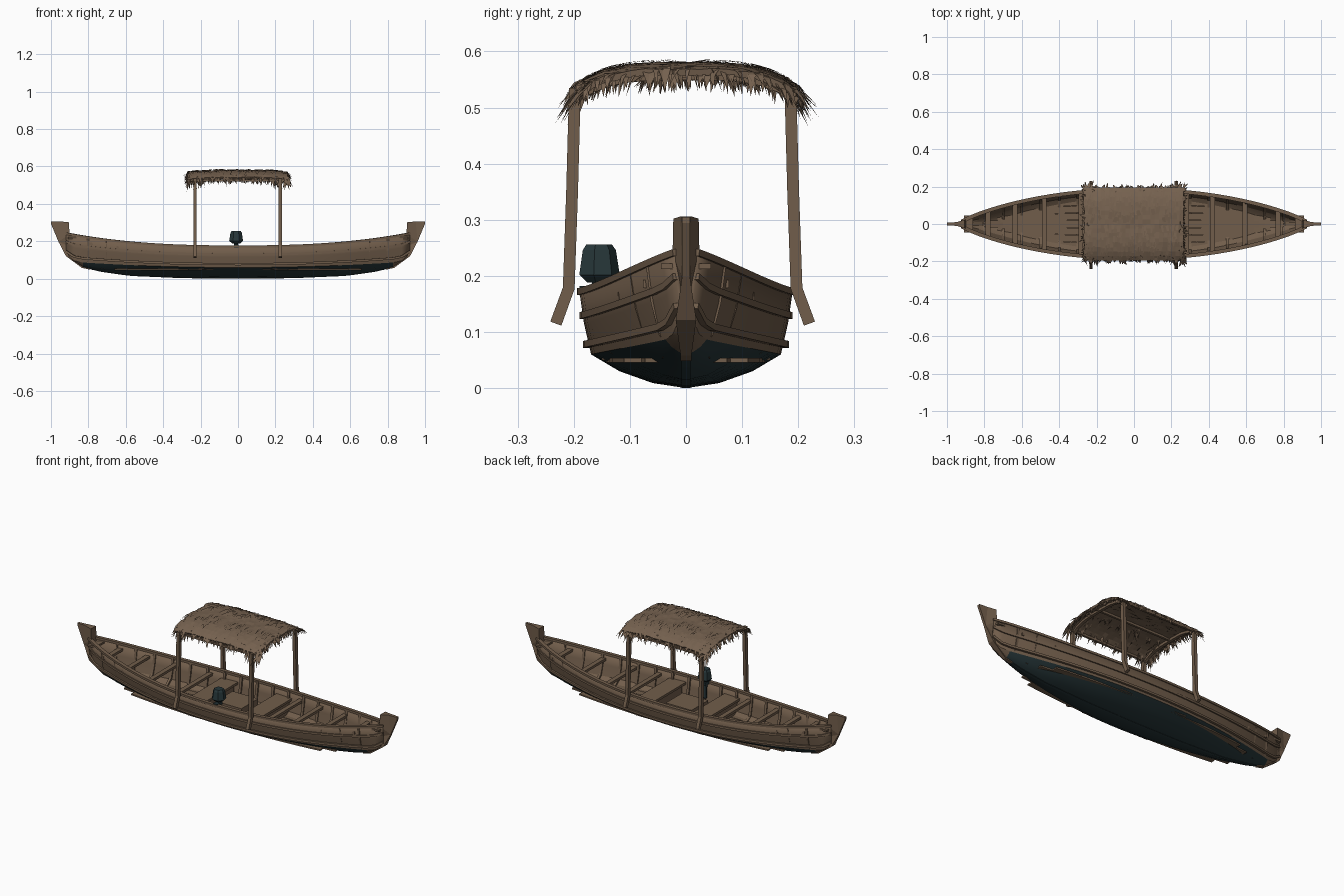
import bpy, bmesh, math, random
from mathutils import Vector as V

if "Cube" in bpy.data.objects:
    bpy.data.objects.remove(bpy.data.objects["Cube"])
random.seed(4)


def mat(name, r, g, b):
    m = bpy.data.materials.new(name)
    m.diffuse_color = (r, g, b, 1)
    m.use_nodes = True
    m.node_tree.nodes["Principled BSDF"].inputs["Base Color"].default_value = m.diffuse_color
    return m


WOOD = mat("brown wood", .165, .110, .070)
THATCH = mat("dry thatch", .178, .120, .078)
TEAL = mat("dark teal paint", .020, .038, .042)


def make(name, bm, *mats):
    me = bpy.data.meshes.new(name)
    bm.to_mesh(me)
    bm.free()
    ob = bpy.data.objects.new(name, me)
    bpy.context.collection.objects.link(ob)
    for m in mats:
        me.materials.append(m)
    return ob


def lerp(a, b, t):
    return a + (b - a) * t


# rectangular bar swept along a path; a = half size sideways, b = half size along ref
def sweep(name, pts, a, b, m=WOOD, ref=(0, 0, 1)):
    bm, pts, rings = bmesh.new(), [V(p) for p in pts], []
    for i, p in enumerate(pts):
        t = (pts[min(i + 1, len(pts) - 1)] - pts[max(i - 1, 0)]).normalized()
        s = t.cross(V(ref)).normalized()
        u = s.cross(t)
        rings.append([bm.verts.new(p + s * a * i1 + u * b * j1)
                      for i1, j1 in ((-1, -1), (1, -1), (1, 1), (-1, 1))])
    for r, q in zip(rings, rings[1:]):
        for k in range(4):
            bm.faces.new((r[k], r[k - 1], q[k - 1], q[k]))
    bm.faces.new(rings[0])
    bm.faces.new(rings[-1][::-1])
    bmesh.ops.recalc_face_normals(bm, faces=bm.faces)
    return make(name, bm, m)


def box(name, x0, x1, y0, y1, z0, z1, m=WOOD):
    xm = (x0 + x1) / 2
    return sweep(name, [(xm, y0, (z0 + z1) / 2), (xm, y1, (z0 + z1) / 2)],
                 (x1 - x0) / 2, (z1 - z0) / 2, m)


# hull lines as functions of x
KEEL = [(0, 0), (.3, .003), (.58, .015), (.74, .038), (.835, .062), (.92, .125), (.96, .2), (1, .3)]


def zk(x):
    x = abs(x)
    for (a, za), (b, zb) in zip(KEEL, KEEL[1:]):
        if x <= b:
            return lerp(za, zb, (x - a) / (b - a))
    return .3


def zg(x):
    return .172 + .066 * (abs(x) / .9) ** 2.5


def wid(x):
    return .19 * max(0, 1 - (x / .95) ** 2) ** .8


def chine(x):
    return (wid(x) * (.89 - .38 * (abs(x) / .92) ** 3),
            max(.06 + .028 * (x / .85) ** 2, zk(x) + .004))


def side(x, f):
    yc, zc = chine(x)
    return lerp(yc, wid(x), f ** .7), lerp(zc, zg(x), f)


def section(x):
    (yc, zc), k = chine(x), zk(x)
    h = [(0, k), (.35 * yc, lerp(k, zc, .15)), (.7 * yc, lerp(k, zc, .5)), (yc, zc), side(x, .5), side(x, 1)]
    return [(-y, z) for y, z in h[:0:-1]] + h


# hull shell: painted bottom, wooden sides, wooden inside
xs = [.92 * math.sin(math.pi / 2 * (i / 16)) * .25 + .92 * i / 16 * .75 for i in range(-16, 17)]
bm = bmesh.new()
rows = [[bm.verts.new((x, y, z)) for y, z in section(x)] for x in xs]
for i in range(len(xs) - 1):
    for j in range(10):
        f = bm.faces.new((rows[i][j], rows[i][j + 1], rows[i + 1][j + 1], rows[i + 1][j]))
        f.material_index = 0 if 2 <= j <= 7 and abs(xs[i] + xs[i + 1]) / 2 < .85 else 1
bm.normal_update()
bm.faces.ensure_lookup_table()
if bm.faces[165].normal.z > 0:
    bmesh.ops.reverse_faces(bm, faces=bm.faces)
hull = make("hull", bm, TEAL, WOOD, WOOD)
sol = hull.modifiers.new("thickness", 'SOLIDIFY')
sol.thickness, sol.offset, sol.material_offset = .01, -1, 1
bpy.context.view_layer.objects.active = hull
hull.select_set(True)
bpy.ops.object.shade_smooth_by_angle(angle=math.radians(20))

# keel, gunwales and rubbing strakes
sweep("keel", [(x, 0, zk(x) + .005) for x in xs[3:-3]], .008, .005, TEAL)
for s in (-1, 1):
    sweep("gunwale", [(x, s * max(.004, wid(x) - .006), zg(x)) for x in xs], .010, .006)
    for f, r in ((.16, .007), (.62, .004)):
        sweep("rubbing_strake", [(x, s * (side(x, f)[0] + .002), side(x, f)[1]) for x in xs], r, .006)

# stem posts, tapered to the tip
for s in (-1, 1):
    prof = [(.905, .302), (.95, .306), (1, .305), (1, .294), (.96, .198), (.92, .121), (.835, .058),
            (.79, .048), (.79, .06), (.86, .105), (.895, .17), (.9, .238)]
    bm = bmesh.new()
    L, R = [[bm.verts.new((s * x, k * lerp(.024, .007, min(1, max(0, (x - .9) / .06)))
                           * (.4 if x < .9 else 1), z)) for x, z in prof] for k in (-1, 1)]
    bm.faces.new(L)
    bm.faces.new(R[::-1])
    for i in range(len(prof)):
        bm.faces.new((L[i], R[i], R[i - 1], L[i - 1]))
    bmesh.ops.recalc_face_normals(bm, faces=bm.faces)
    bmesh.ops.triangulate(bm, faces=[f for f in bm.faces if len(f.verts) > 4])
    make("stem_post", bm, WOOD)
    # small end deck
    a, b = sorted((s * .86, s * .91))
    box("end_deck", a, b, -wid(.87), wid(.87), .212, .222)

# floor planks along the boat
for j in range(-3, 4):
    lim = .8 - .07 * abs(j)
    px = [lim * i / 8 for i in range(-8, 9)]
    sweep("floor_plank", [(x, j * .042 * (wid(x) / .19) ** .8, max(.05, zk(x) + .022)) for x in px], .018, .004)

# ribs following the inside of the hull
for i in range(-8, 9):
    x = i * .1
    sweep("rib", [(x, y * .93, z + (.012 if abs(y) < wid(x) * .85 else 0)) for y, z in section(x)],
          .007, .006, ref=(0, .01, 1))

# thwarts
for x in (-.78, -.637, -.48, -.285, .28, .42, .594, .77):
    w, z = wid(x) * .95, zg(x) - .03
    box("thwart", x - .013, x + .013, -w, w, z - .008, z + .006)

# box seats amidships
for x in (-.17, .17):
    box("bench_seat", x - .05, x + .05, -.172, .172, .125, .138)
    box("bench_front", x - .04, x + .04, -.15, .15, .05, .125)
box("centre_box", -.09, .07, -.07, .08, .05, .13)

# outboard motor
def frustum(name, z0, r0, z1, r1, n=7, sq=1.0):
    bm = bmesh.new()
    bmesh.ops.create_cone(bm, cap_ends=True, segments=n, radius1=r0, radius2=r1, depth=z1 - z0)
    ob = make(name, bm, TEAL)
    ob.location = (-.01, -.156, (z0 + z1) / 2)


frustum("motor_base", .188, .022, .202, .037)
frustum("motor_cover", .202, .038, .246, .031)
frustum("motor_top", .246, .031, .256, .024)
frustum("motor_shaft", .09, .010, .19, .012, 6)
box("motor_bracket", -.022, .002, -.19, -.14, .165, .182, TEAL)


# canopy
def roof(x, y):
    return .580 - .042 * (abs(y) / .2) ** 3.5 - .012 * (abs(x) / .27) ** 4


# corner posts with kicked-out feet, cross beams and side poles
for x in (-.23, .226):
    for s in (-1, 1):
        o = -.006
        sweep("canopy_post", [(x, s * .226 + o, .115), (x, s * .203 + o, .178), (x, s * .197 + o, .35),
                              (x, s * .192 + o, .535)], .009, .0105, ref=(0, 1, 0))
    sweep("canopy_beam", [(x, .2 * i / 6, roof(x, .2 * i / 6) - .018) for i in range(-6, 7)], .008, .007)
for y in (-.19, 0, .19):
    sweep("canopy_pole", [(x, y, roof(0, y) - .02) for x in (-.25, .25)], .006, .006)

# thatch sheet
bm = bmesh.new()
gx = [.265 * i / 12 for i in range(-12, 13)]
g = [[bm.verts.new((x, .195 * j / 8, roof(x, .195 * j / 8) + random.uniform(-.002, .002)))
      for j in range(-8, 9)] for x in gx]
for i in range(24):
    for j in range(16):
        bm.faces.new((g[i][j], g[i + 1][j], g[i + 1][j + 1], g[i][j + 1]))
sheet = make("thatch_sheet", bm, THATCH)
sol = sheet.modifiers.new("thickness", 'SOLIDIFY')
sol.thickness, sol.offset = .012, -1

# pointed straw blades: root, middle and tip
bm = bmesh.new()


def blade(p, d, w, droop):
    p, d = V(p), V(d)
    s = d.cross(V((0, 0, 1))).normalized() * w
    q = p + d * .5 + V((0, 0, droop))
    a, b, c, e = [bm.verts.new(v) for v in (p - s, p + s, q + s * .7, q - s * .7)]
    bm.faces.new((a, b, c, e))
    bm.faces.new((e, c, bm.verts.new(p + d)))


U = random.uniform
for s in (-1, 1):
    for i in range(130):  # side fringe, longer at the posts
        x = U(-.27, .27)
        k = 1.35 if abs(abs(x) - .23) < .045 else .85
        y = s * U(.165, .195)
        blade((x, y, roof(x, y) - U(-.002, .01)),
              (U(-.02, .02), s * U(.01, .035) * k, -U(.02, .05) * k), U(.004, .010), .004)
    for i in range(110):  # end fringe
        y, x = U(-.195, .195), s * U(.24, .265)
        blade((x, y, roof(x, y) - U(-.002, .006)),
              (s * U(.005, .032), U(-.015, .015) + y * .08, -U(.02, .045)), U(.004, .009), .005)
    for i in range(80):  # strands lying on the roof
        x, y = U(-.26, .26), s * U(.0, .13)
        d = (U(-.02, .02), s * U(.05, .08))
        z = roof(x, y)
        blade((x, y, z + .001), (d[0], d[1], roof(x + d[0], y + d[1]) - z + .004), U(.006, .012), .003)
    for i in range(60):  # loose strands underneath
        x, y = U(-.25, .25), s * U(.02, .17)
        blade((x, y, roof(x, y) - .012), (U(-.03, .03), s * U(.02, .04), -U(.008, .03)), U(.003, .007), .002)
make("thatch_blades", bm, THATCH)
